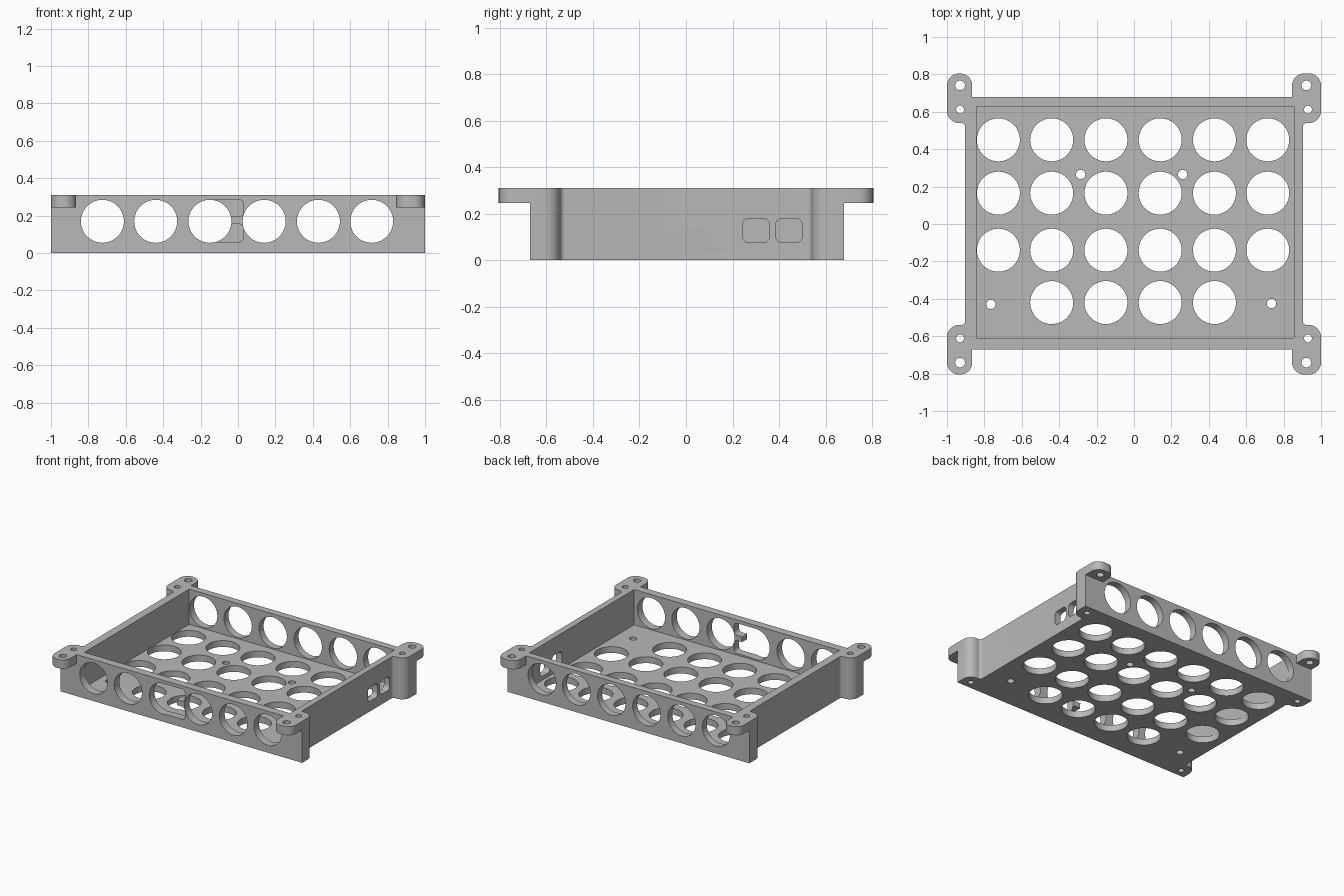
import bpy
import bmesh
from math import cos, sin, tan, pi
from mathutils import Vector

cube = bpy.data.objects.get("Cube")
if cube:
    bpy.data.objects.remove(cube, do_unlink=True)

grey = bpy.data.materials.new("plain grey")
grey.use_nodes = True
grey.diffuse_color = (0.48, 0.48, 0.48, 1)
grey.node_tree.nodes["Principled BSDF"].inputs["Base Color"].default_value = grey.diffuse_color


def circle(x, y, r, n=48):
    return [(x + r * cos(2 * pi * i / n), y + r * sin(2 * pi * i / n)) for i in range(n)]


def rounded(corners, steps=8):
    """Outline from (x, y, radius) corners, with every corner filleted."""
    out = []
    for i, (x, y, r) in enumerate(corners):
        p = Vector((x, y))
        if r == 0:
            out.append((x, y))
            continue
        a = (Vector(corners[i - 1][:2]) - p).normalized()
        b = (Vector(corners[(i + 1) % len(corners)][:2]) - p).normalized()
        half = a.angle(b) / 2
        centre = p + (a + b).normalized() * (r / sin(half))
        start = p + a * (r / tan(half)) - centre
        end = p + b * (r / tan(half)) - centre
        for k in range(steps + 1):
            t = k / steps * (pi / 2)
            out.append(tuple(centre + start * cos(t) + end * sin(t)))
    return out


def rect(x0, x1, y0, y1, r0=0, r1=0):
    """Rectangle with radius r0 on the low-x corners and r1 on the high-x ones."""
    return rounded([(x0, y0, r0), (x1, y0, r1), (x1, y1, r1), (x0, y1, r0)])


def prisms(name, outlines, low, high, axis="z"):
    """One object made of outlines extruded along an axis."""
    place = {"x": lambda u, v, w: (w, u, v),
             "y": lambda u, v, w: (u, w, v),
             "z": lambda u, v, w: (u, v, w)}[axis]
    bm = bmesh.new()
    for outline in outlines:
        bottom = [bm.verts.new(place(u, v, low)) for u, v in outline]
        top = [bm.verts.new(place(u, v, high)) for u, v in outline]
        bm.faces.new(bottom)
        bm.faces.new(top)
        for i in range(len(outline)):
            bm.faces.new((bottom[i - 1], bottom[i], top[i], top[i - 1]))
    bmesh.ops.recalc_face_normals(bm, faces=bm.faces)
    mesh = bpy.data.meshes.new(name)
    bm.to_mesh(mesh)
    bm.free()
    mesh.materials.append(grey)
    obj = bpy.data.objects.new(name, mesh)
    bpy.context.collection.objects.link(obj)
    return obj


def combine(target, tool, operation="DIFFERENCE"):
    mod = target.modifiers.new("combine", "BOOLEAN")
    mod.operation = operation
    mod.solver = "EXACT"
    mod.object = tool
    bpy.context.view_layer.objects.active = target
    bpy.ops.object.modifier_apply(modifier=mod.name)
    bpy.data.objects.remove(tool, do_unlink=True)


height = 0.31
front, back = -0.67, 0.68
wall, post = 0.903, 0.54
columns = [-0.725, -0.44, -0.15, 0.14, 0.43, 0.715]
rows = [0.45, 0.165, -0.14, -0.42]
hole = 0.115

# Tray body with a full-height post at each corner
tray = prisms("tray", [rounded([
    (-1, front, 0), (1, front, 0), (1, -post, 0.065), (wall, -post, 0.02),
    (wall, post, 0.02), (1, post, 0.065), (1, back, 0), (-1, back, 0),
    (-1, post, 0.065), (-wall, post, 0.02), (-wall, -post, 0.02), (-1, -post, 0.065)])],
    0, height)

# Mounting ears overhanging the front and back
ears = []
for x0, x1 in ((-1, -0.865), (0.845, 1)):
    for s in (-1, 1):
        ears.append(rounded([(x0, s * 0.64, 0), (x1, s * 0.64, 0),
                             (x1, s * 0.805, 0.065), (x0, s * 0.805, 0.065)]))
combine(tray, prisms("ears", ears, 0.245, height), "UNION")

# Inner cavity above the floor
combine(tray, prisms("cavity", [rect(-0.843, 0.856, -0.61, 0.627)], 0.047, 0.5))

# Floor vents, floor screw holes and ear screw holes
drills = [circle(x, y, hole) for y in rows for x in columns
          if not (y == rows[-1] and x in (columns[0], columns[-1]))]
drills += [circle(x, y, 0.025, 24) for x, y in
           ((-0.285, 0.265), (0.26, 0.265), (-0.765, -0.43), (0.735, -0.425))]
for s in (-1, 1):
    for x_out, x_in in ((-0.93, -0.93), (0.922, 0.93)):
        drills.append(circle(x_out, s * 0.741, 0.026, 24))
        drills.append(circle(x_in, s * 0.612, 0.021, 24))
combine(tray, prisms("drills", drills, -0.2, 0.6))

# Round vents through the front and back walls
combine(tray, prisms("wall_vents", [circle(x, 0.17, hole) for x in columns], -0.9, 0.9, "y"))

# Pair of slots beside one front vent, leaving a small tab between them
combine(tray, prisms("front_slots", [rect(-0.15, 0.03, 0.195, 0.285, 0, 0.025),
                                     rect(-0.15, 0.03, 0.06, 0.155, 0, 0.025)],
                     -0.8, -0.55, "y"))

# Two rounded ports in the left wall
combine(tray, prisms("side_ports", [rect(0.243, 0.36, 0.075, 0.18, 0.03, 0.03),
                                    rect(0.385, 0.5, 0.075, 0.18, 0.03, 0.03)],
                     0.8, 1.1, "x"))

bpy.ops.object.select_all(action="DESELECT")
tray.select_set(True)
bpy.context.view_layer.objects.active = tray
bpy.ops.object.shade_smooth_by_angle(angle=pi / 6)
